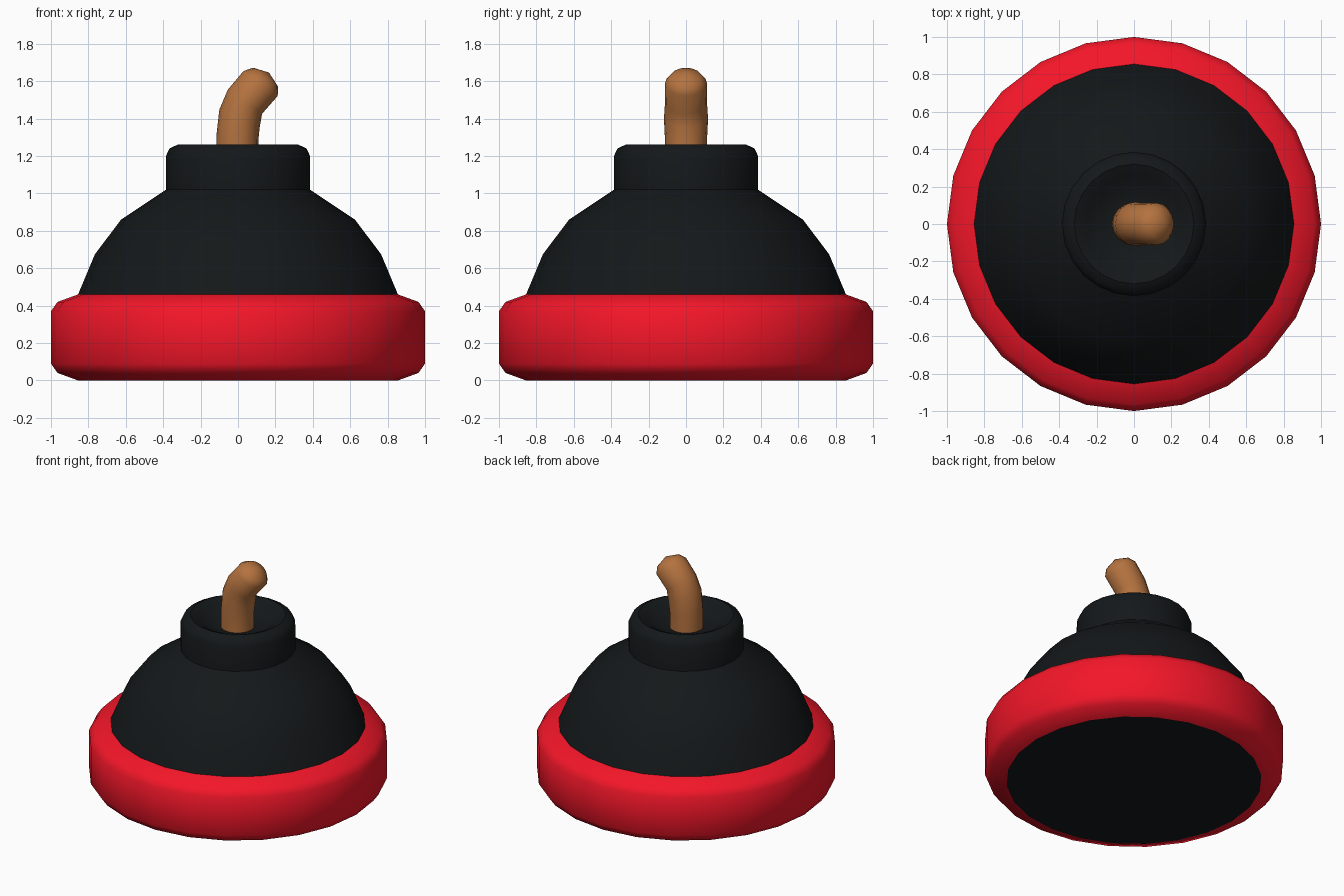
import bpy, bmesh
from math import cos, sin, pi, radians

if "Cube" in bpy.data.objects:
    bpy.data.objects.remove(bpy.data.objects["Cube"])


def material(name, rgb):
    m = bpy.data.materials.new(name)
    m.diffuse_color = (*rgb, 1)
    m.use_nodes = True
    m.node_tree.nodes["Principled BSDF"].inputs["Base Color"].default_value = m.diffuse_color
    return m


def finish(bm, name, mat, angle=46):
    bmesh.ops.recalc_face_normals(bm, faces=bm.faces)
    me = bpy.data.meshes.new(name)
    bm.to_mesh(me)
    bm.free()
    ob = bpy.data.objects.new(name, me)
    bpy.context.collection.objects.link(ob)
    me.materials.append(mat)
    bpy.ops.object.select_all(action='DESELECT')
    ob.select_set(True)
    bpy.context.view_layer.objects.active = ob
    bpy.ops.object.shade_smooth_by_angle(angle=radians(angle))
    return ob


def skin(bm, rings):
    # bridge successive rings of equal size with quads
    for a, b in zip(rings, rings[1:]):
        n = len(a)
        for i in range(n):
            j = (i + 1) % n
            bm.faces.new((a[i], a[j], b[j], b[i]))


def lathe(name, profile, mat, cap_start=False, cap_end=False, sides=24):
    bm = bmesh.new()
    rings = [[bm.verts.new((r * cos(2 * pi * i / sides), r * sin(2 * pi * i / sides), z))
              for i in range(sides)] for r, z in profile]
    skin(bm, rings)
    if cap_start:
        bm.faces.new(rings[0])
    if cap_end:
        bm.faces.new(rings[-1])
    return finish(bm, name, mat)


red = material("red_rubber", (0.9, 0.008, 0.022))
black = material("black_rubber", (0.007, 0.009, 0.01))
wood = material("brown_wood", (0.46, 0.17, 0.05))

# Rounded red band around the base
lathe("base_band", [(0.855, 0), (0.965, 0.04), (1, 0.09), (1, 0.37),
                    (0.965, 0.42), (0.855, 0.46)], red)

# Flat underside
lathe("underside", [(0.855, 0), (0.6, 0)], black, cap_end=True)

# Dome, collar and dished top
lathe("cup", [(0.855, 0.46), (0.765, 0.675), (0.625, 0.86), (0.385, 1.02),
              (0.385, 1.20), (0.367, 1.24), (0.32, 1.262),
              (0.26, 1.235), (0.2, 1.185), (0.1, 1.175)], black, cap_end=True)

# Bent stub handle: (centre x, centre z, tilt, radius) for each ring
path = [(-0.004, 1.17, 0, 0.113), (-0.003, 1.30, 8, 0.113), (0.008, 1.40, 24, 0.118),
        (0.037, 1.49, 35, 0.112), (0.121, 1.588, 36, 0.113), (0.147, 1.622, 37, 0.083)]
bm = bmesh.new()
rings = []
for x, z, tilt, r in path:
    t = radians(tilt)
    rings.append([bm.verts.new((x + r * cos(a) * cos(t), r * sin(a), z - r * cos(a) * sin(t)))
                  for a in (2 * pi * i / 16 for i in range(16))])
skin(bm, rings)
tip = bm.verts.new((0.166, 1.646, 0.0)[:1] + (0, 1.646))
for i in range(16):
    bm.faces.new((rings[-1][i], rings[-1][(i + 1) % 16], tip))
bm.faces.new(rings[0])
finish(bm, "handle", wood, 60)
